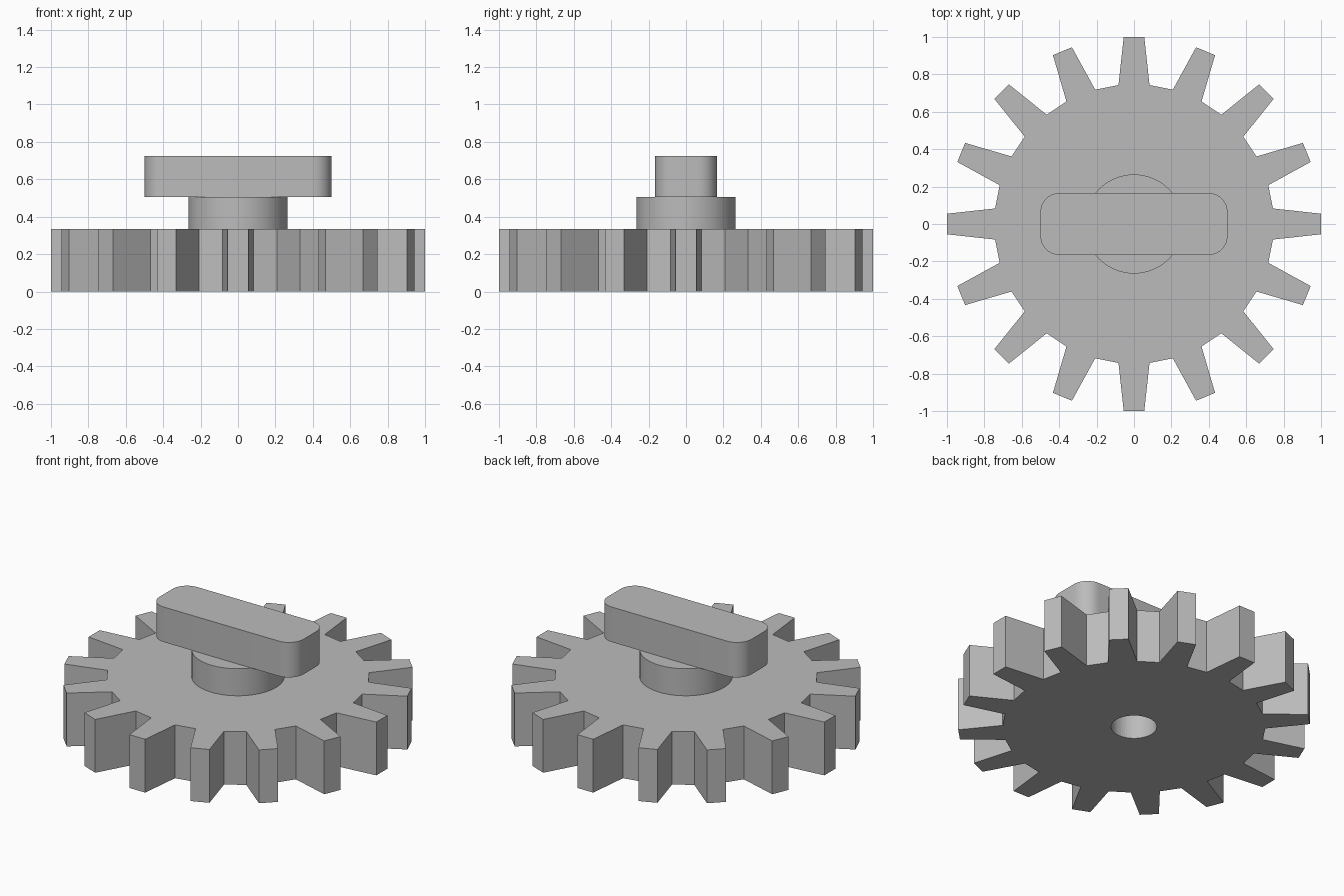
import bpy
import bmesh
from math import cos, sin, pi, radians
from mathutils import Matrix, Vector

cube = bpy.data.objects.get("Cube")
if cube:
    bpy.data.objects.remove(cube, do_unlink=True)

TEETH = 16
GEAR_TOP, HUB_TOP, BAR_TOP = 0.335, 0.505, 0.725

grey = bpy.data.materials.new("plain grey")
grey.use_nodes = True
grey.diffuse_color = (0.5, 0.5, 0.5, 1)
grey.node_tree.nodes["Principled BSDF"].inputs["Base Color"].default_value = grey.diffuse_color


def prism(name, outline, bottom, top):
    """Extrude a flat outline straight up into a solid."""
    bm = bmesh.new()
    base = bm.faces.new([bm.verts.new((x, y, bottom)) for x, y in outline])
    extruded = bmesh.ops.extrude_face_region(bm, geom=[base], use_keep_orig=True)
    moved = [g for g in extruded["geom"] if isinstance(g, bmesh.types.BMVert)]
    bmesh.ops.translate(bm, verts=moved, vec=(0, 0, top - bottom))
    bmesh.ops.recalc_face_normals(bm, faces=bm.faces)
    mesh = bpy.data.meshes.new(name)
    bm.to_mesh(mesh)
    bm.free()
    mesh.materials.append(grey)
    obj = bpy.data.objects.new(name, mesh)
    bpy.context.collection.objects.link(obj)
    return obj


def circle(radius, steps=64):
    return [(radius * cos(2 * pi * i / steps), radius * sin(2 * pi * i / steps))
            for i in range(steps)]


def rounded_rectangle(half_x, half_y, radius, steps=10):
    points = []
    for quarter, (sx, sy) in enumerate([(1, 1), (-1, 1), (-1, -1), (1, -1)]):
        for i in range(steps + 1):
            a = (quarter + i / steps) * pi / 2
            points.append((sx * (half_x - radius) + radius * cos(a),
                           sy * (half_y - radius) + radius * sin(a)))
    return points


def smooth(obj):
    bpy.ops.object.select_all(action="DESELECT")
    obj.select_set(True)
    bpy.context.view_layer.objects.active = obj
    bpy.ops.object.shade_smooth_by_angle(angle=radians(35))


# Gear wheel: one tapered tooth repeated around the rim
tooth = [Vector(p) for p in ((0.743, -0.083), (1, -0.055), (1, 0.055), (0.743, 0.083))]
rim = [Matrix.Rotation(2 * pi * i / TEETH, 2) @ p for i in range(TEETH) for p in tooth]
gear = prism("gear_wheel", rim, 0, GEAR_TOP)

# Round hub and the turning handle on top of it
hub = prism("hub", circle(0.265), GEAR_TOP, HUB_TOP)
handle = prism("handle_bar", rounded_rectangle(0.5, 0.165, 0.1), HUB_TOP, BAR_TOP)

# Shaft hole from below, stopping under the handle
cutter = prism("shaft_hole_cutter", circle(0.13), -0.1, HUB_TOP + 0.1)
cutter.hide_render = True
cutter.hide_viewport = True
for part in (gear, hub):
    cut = part.modifiers.new("shaft_hole", "BOOLEAN")
    cut.operation = "DIFFERENCE"
    cut.object = cutter
    cut.solver = "EXACT"

for part in (gear, hub, handle):
    smooth(part)
